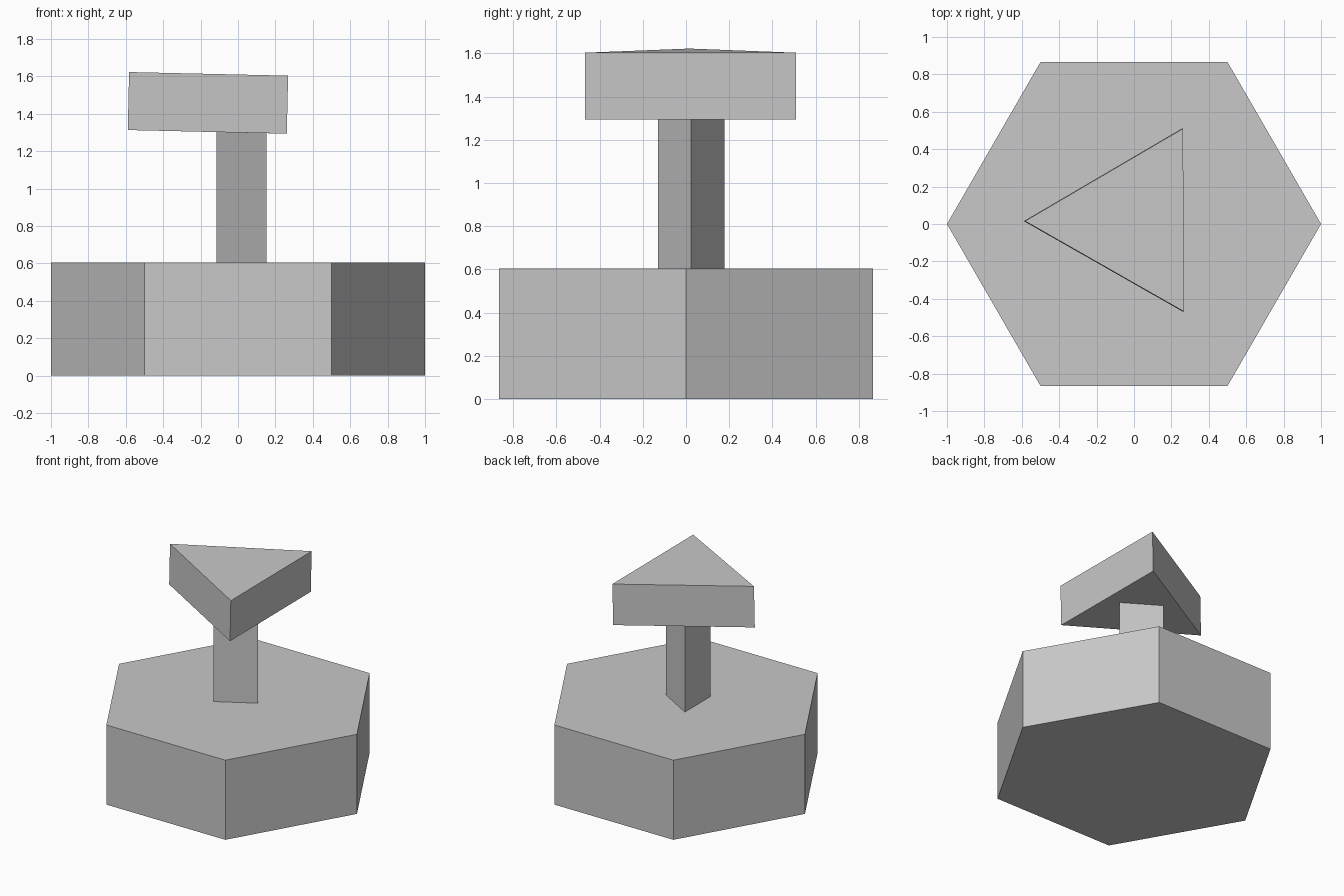
import bpy
from math import radians

default_cube = bpy.data.objects.get("Cube")
if default_cube:
    bpy.data.objects.remove(default_cube, do_unlink=True)

grey = bpy.data.materials.new("light_grey")
grey.use_nodes = True
colour = (0.58, 0.58, 0.58, 1)
grey.diffuse_color = colour
grey.node_tree.nodes["Principled BSDF"].inputs["Base Color"].default_value = colour


def prism(name, sides, radius, bottom, top, centre=(0, 0), first_corner=0, tilt=0):
    """Upright regular prism; first_corner is the direction of one corner from +x, in degrees."""
    bpy.ops.mesh.primitive_cylinder_add(
        vertices=sides, radius=radius, depth=top - bottom,
        location=(*centre, (bottom + top) / 2))
    obj = bpy.context.object
    obj.name = obj.data.name = name
    # The primitive starts with a corner on +y
    obj.rotation_euler = (radians(tilt), 0, radians(first_corner - 90))
    obj.data.materials.append(grey)
    return obj


# Hexagonal base
prism("base", 6, 1.0, 0, 0.605)

# Triangular stem with a corner pointing to +x, sunk slightly into the head
prism("stem", 3, 0.178, 0.6, 1.31, (-0.026, 0.024))

# Triangular head with a corner pointing to -x, leaning slightly
prism("head", 3, 0.565, 1.3, 1.61, (-0.021, 0.019), first_corner=180.35, tilt=1.3)
